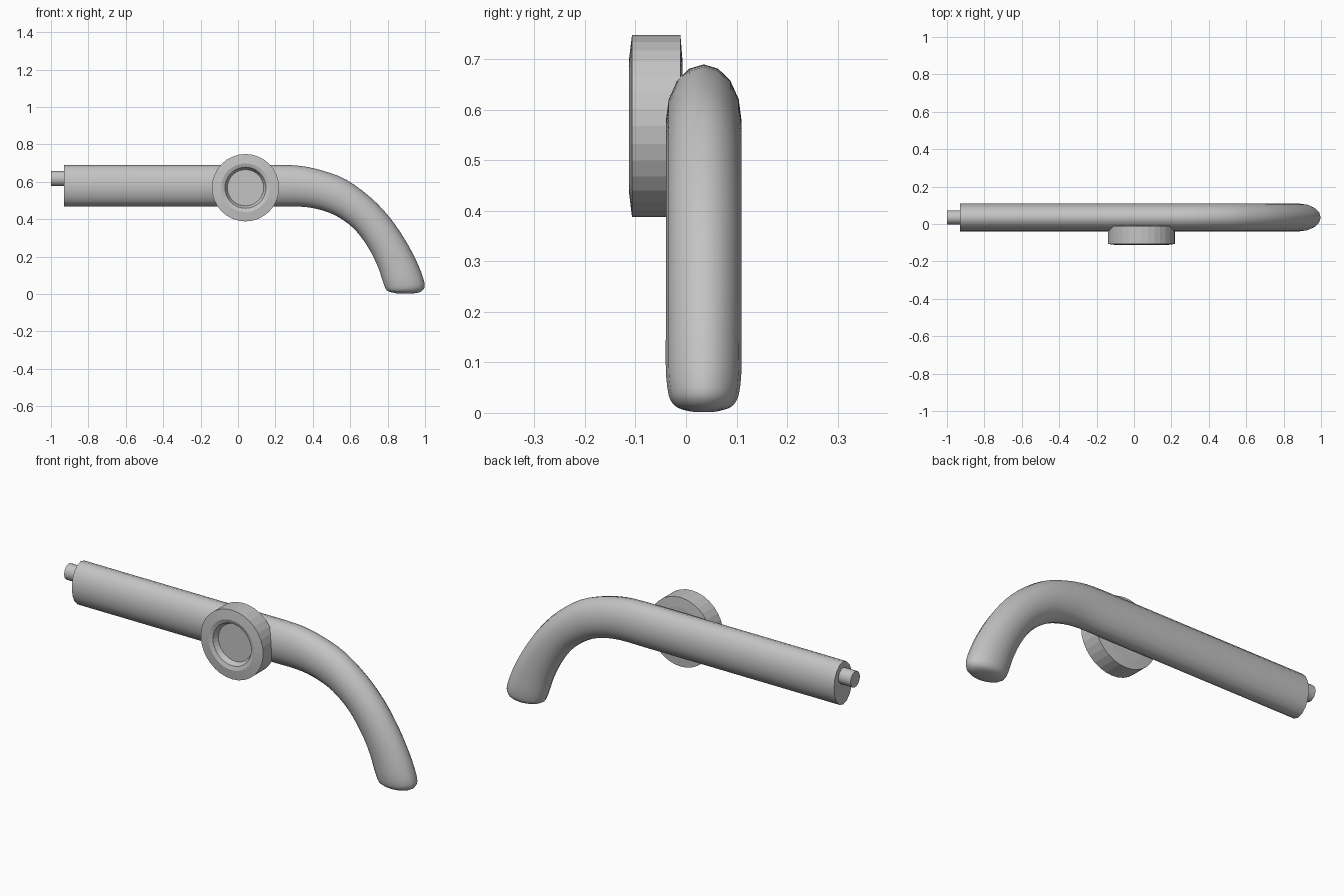
import bpy, bmesh
from math import cos, sin, pi, radians
from mathutils import Vector

cube = bpy.data.objects.get("Cube")
if cube:
    bpy.data.objects.remove(cube)

grey = bpy.data.materials.new("plain grey")
grey.use_nodes = True
grey.diffuse_color = (0.55, 0.55, 0.55, 1)
grey.node_tree.nodes["Principled BSDF"].inputs["Base Color"].default_value = grey.diffuse_color


def skin(name, rings, smooth):
    """Join a list of equal rings into a closed skin with flat end caps."""
    bm = bmesh.new()
    loops = [[bm.verts.new(p) for p in ring] for ring in rings]
    n = len(loops[0])
    for a, b in zip(loops, loops[1:]):
        for i in range(n):
            j = (i + 1) % n
            bm.faces.new((a[i], a[j], b[j], b[i]))
    bm.faces.new(loops[0])
    bm.faces.new(loops[-1])
    bmesh.ops.recalc_face_normals(bm, faces=bm.faces)
    mesh = bpy.data.meshes.new(name)
    bm.to_mesh(mesh)
    bm.free()
    mesh.materials.append(grey)
    obj = bpy.data.objects.new(name, mesh)
    bpy.context.collection.objects.link(obj)
    if smooth:
        bpy.ops.object.select_all(action='DESELECT')
        obj.select_set(True)
        bpy.context.view_layer.objects.active = obj
        bpy.ops.object.shade_smooth_by_angle(angle=radians(40))
    return obj


def spline(a, b, c, d, t):
    return 0.5 * (2 * b + (c - a) * t + (2 * a - 5 * b + 4 * c - d) * t ** 2
                  + (3 * b - a - 3 * c + d) * t ** 3)


# Spout: oval sections given by outer edge (x, z), inner edge (x, z), half depth
MID_Y = 0.035
sections = [Vector(s) for s in (
    (-0.93, 0.69, -0.93, 0.467, 0.075),
    (0.20, 0.69, 0.20, 0.467, 0.075),
    (0.33, 0.685, 0.33, 0.467, 0.075),
    (0.45, 0.66, 0.42, 0.455, 0.075),
    (0.58, 0.61, 0.51, 0.425, 0.075),
    (0.71, 0.515, 0.59, 0.375, 0.075),
    (0.81, 0.41, 0.65, 0.315, 0.075),
    (0.89, 0.295, 0.71, 0.225, 0.075),
    (0.95, 0.185, 0.75, 0.14, 0.075),
    (0.985, 0.10, 0.772, 0.075, 0.075),
    (0.998, 0.05, 0.785, 0.038, 0.071),
    (0.992, 0.025, 0.795, 0.02, 0.064),
    (0.97, 0.009, 0.815, 0.01, 0.05),
    (0.93, 0.002, 0.85, 0.003, 0.025))]

path = [sections[0]]
for k in range(1, len(sections) - 1):
    before = sections[k - 1] if k > 1 else sections[1] - Vector((0.13, 0, 0.13, 0, 0))
    after = sections[min(k + 2, len(sections) - 1)]
    path += [spline(before, sections[k], sections[k + 1], after, t / 3) for t in range(3)]
path.append(sections[-1])

rings = []
for ox, oz, ix, iz, depth in path:
    ring = []
    for i in range(16):
        a = 2 * pi * i / 16
        u = (1 + cos(a)) / 2
        ring.append((ix + (ox - ix) * u, MID_Y + depth * sin(a), iz + (oz - iz) * u))
    rings.append(ring)
skin("spout", rings, True)

# Inlet peg at the straight end
skin("inlet_peg", [[(x, MID_Y + 0.038 * cos(2 * pi * i / 24), 0.617 + 0.041 * sin(2 * pi * i / 24))
                    for i in range(24)] for x in (-1.0, -0.92)], True)

# Faceted knob with a dished front: radius and depth profile
profile = ((0.13, -0.007), (0.18, -0.011), (0.18, -0.107), (0.13, -0.113),
           (0.11, -0.106), (0.097, -0.08))
skin("knob", [[(0.04 + r * cos(2 * pi * i / 32), y, 0.568 + r * sin(2 * pi * i / 32))
               for i in range(32)] for r, y in profile], False)
